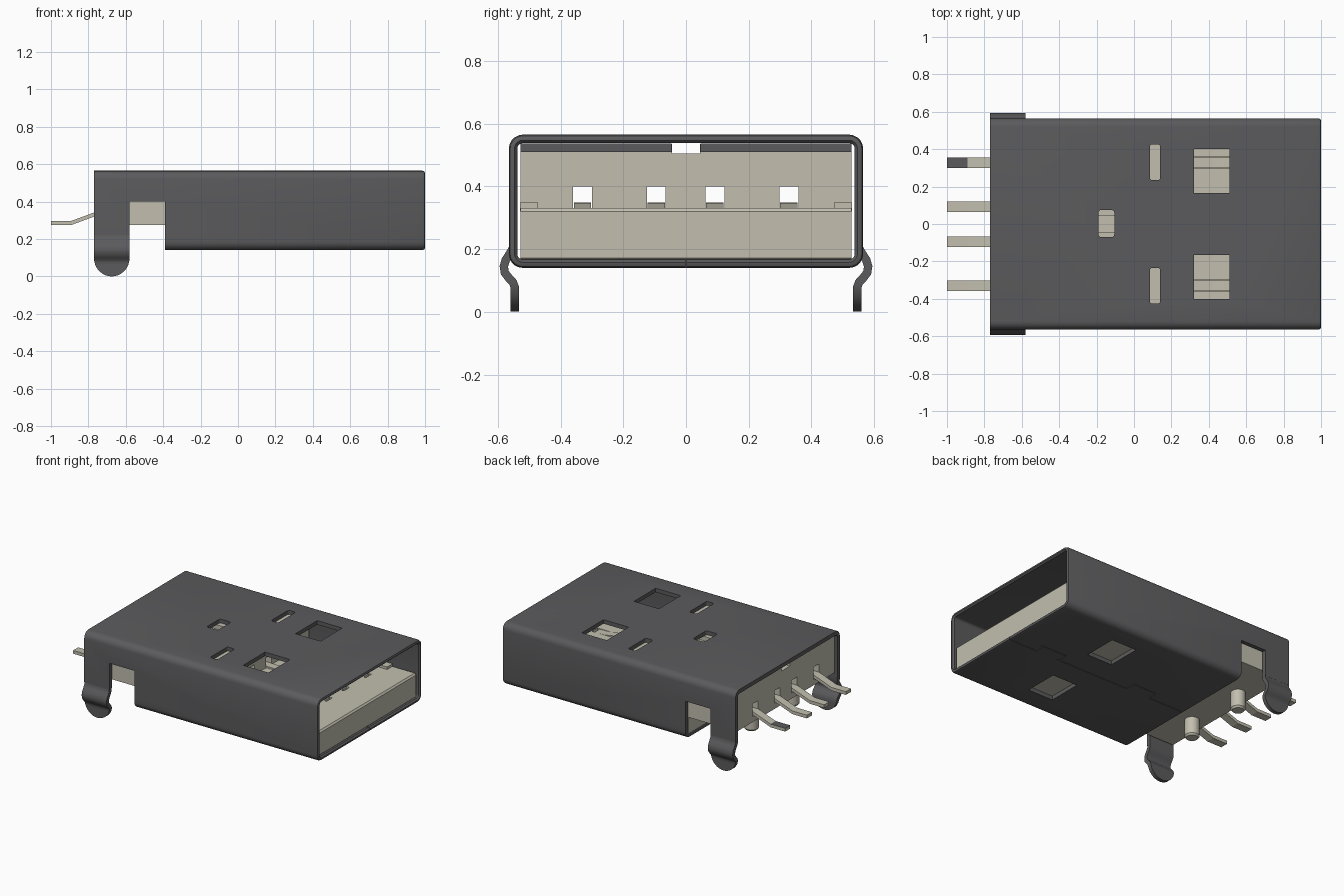
import bpy, bmesh, math
from mathutils import Matrix, Vector

old = bpy.data.objects.get("Cube")
if old:
    bpy.data.objects.remove(old, do_unlink=True)


def material(name, rgb):
    m = bpy.data.materials.new(name)
    m.use_nodes = True
    m.diffuse_color = (*rgb, 1)
    m.node_tree.nodes["Principled BSDF"].inputs["Base Color"].default_value = (*rgb, 1)
    return m


DARK = material("dark metal", (0.105, 0.105, 0.11))
BEIGE = material("beige plastic", (0.54, 0.52, 0.43))


def finish(name, bm, mats, smooth=False):
    bmesh.ops.recalc_face_normals(bm, faces=bm.faces)
    me = bpy.data.meshes.new(name)
    bm.to_mesh(me)
    bm.free()
    ob = bpy.data.objects.new(name, me)
    bpy.context.collection.objects.link(ob)
    for m in mats:
        me.materials.append(m)
    if smooth:
        shade(ob)
    return ob


def shade(ob):
    bpy.ops.object.select_all(action='DESELECT')
    ob.select_set(True)
    bpy.context.view_layer.objects.active = ob
    bpy.ops.object.shade_smooth_by_angle(angle=math.radians(35))


def add_box(bm, x, y, z, r=0):
    """Box from ranges, with optional rounded vertical edges."""
    mid = Vector([(a + b) / 2 for a, b in (x, y, z)])
    size = [b - a for a, b in (x, y, z)]
    vs = bmesh.ops.create_cube(bm, size=1, matrix=Matrix.Translation(mid) @ Matrix.Diagonal((*size, 1)))['verts']
    if r:
        edges = {e for v in vs for e in v.link_edges if abs((e.verts[0].co - e.verts[1].co).z) > 1e-5}
        bmesh.ops.bevel(bm, geom=list(edges), offset=r, segments=3, affect='EDGES', profile=0.5)


def extrude_xz(points, y0, y1):
    """Closed x-z outline extruded along y."""
    bm = bmesh.new()
    f = bm.faces.new([bm.verts.new((x, y0, z)) for x, z in points])
    ext = bmesh.ops.extrude_face_region(bm, geom=[f])['geom']
    bmesh.ops.translate(bm, vec=(0, y1 - y0, 0), verts=[v for v in ext if isinstance(v, bmesh.types.BMVert)])
    return bm


def cut(ob, boxes):
    """Subtract a list of boxes and bake the result."""
    for i, b in enumerate(boxes):
        bm = bmesh.new()
        add_box(bm, *b)
        c = finish("cutter", bm, [ob.data.materials[0]])
        c.hide_render = True
        mod = ob.modifiers.new("cut", 'BOOLEAN')
        mod.operation, mod.solver, mod.object = 'DIFFERENCE', 'EXACT', c
        bpy.context.view_layer.update()
        dg = bpy.context.evaluated_depsgraph_get()
        me = bpy.data.meshes.new_from_object(ob.evaluated_get(dg))
        ob.modifiers.clear()
        ob.data = me
        bpy.data.objects.remove(c, do_unlink=True)


# Metal shell: rounded tube along x with a softened mouth
def ring(x, inset):
    hy, z0, z1, r = 0.565 - inset, 0.14 + inset, 0.565 - inset, max(0.045 - inset, 0.012)
    pts = []
    for k, (sy, zc) in enumerate([(1, z1 - r), (-1, z1 - r), (-1, z0 + r), (1, z0 + r)]):
        for j in range(6):
            a = math.pi / 2 * (k + j / 5)
            pts.append((x, sy * (hy - r) + r * math.cos(a), zc + r * math.sin(a)))
    return pts


bm = bmesh.new()
rings = [[bm.verts.new(p) for p in ring(*s)] for s in
         [(-0.77, 0), (0.985, 0), (0.996, 0.004), (1.0, 0.013), (1.0, 0.018), (0.99, 0.027), (-0.77, 0.027)]]
for i, a in enumerate(rings):
    b = rings[(i + 1) % len(rings)]
    for j in range(len(a)):
        k = (j + 1) % len(a)
        bm.faces.new((a[j], a[k], b[k], b[j]))
shell = finish("shell", bm, [DARK])
cuts = [((-0.9, -0.39), (-0.8, 0.8), (-0.1, 0.22)),          # open underside at the back
        ((-0.58, -0.39), (-0.8, 0.8), (-0.1, 0.40)),         # side notches
        ((-0.19, -0.105), (-0.07, 0.075), (0.5, 0.7), 0.015)]  # middle slot
for s in (-1, 1):
    ys = sorted((s * 0.165, s * 0.40))
    cuts.append(((0.32, 0.51), ys, (0.5, 0.7)))
    cuts.append(((0.32, 0.51), ys, (0.05, 0.2)))
    cuts.append(((0.085, 0.14), sorted((s * 0.235, s * 0.425)), (0.5, 0.7), 0.012))
# interlocking seam along the underside
g = 0.002
path = [(1.05, 0), (0.78, 0), (0.80, 0.07), (0.60, 0.07), (0.62, 0), (0.06, 0),
        (0.06, 0.07), (-0.12, 0.07), (-0.12, 0), (-0.45, 0)]
for (xa, ya), (xb, yb) in zip(path, path[1:]):
    if ya == yb:
        cuts.append(((xb - g, xa + g), (ya - g, ya + g), (0.1, 0.2)))
    else:
        cuts.append(((xa - g, xa + g), (-g, 0.07 + g), (0.1, 0.2)))
cut(shell, cuts)
shade(shell)

# Bent spring legs with rounded tips
leg_path = [(0.551, 0.24), (0.551, 0.205), (0.562, 0.185), (0.575, 0.165), (0.581, 0.145),
            (0.578, 0.125), (0.565, 0.108), (0.552, 0.094), (0.546, 0.078), (0.546, 0.06),
            (0.546, 0.042), (0.546, 0.026), (0.546, 0.013), (0.546, 0.005), (0.546, 0.0005)]
R, T = 0.094, 0.0135
for side, name in ((-1, "front_leg"), (1, "rear_leg")):
    bm = bmesh.new()
    rows = []
    for i, (y, z) in enumerate(leg_path):
        a, b = leg_path[max(i - 1, 0)], leg_path[min(i + 1, len(leg_path) - 1)]
        t = Vector((b[0] - a[0], b[1] - a[1])).normalized()
        w = R if z > R else math.sqrt(R * R - (R - z) ** 2)
        n = (-t.y * T, t.x * T)
        rows.append([bm.verts.new((-0.675 + sx * w, side * (y + sn * n[0]), z + sn * n[1]))
                     for sx, sn in ((-1, -1), (1, -1), (1, 1), (-1, 1))])
    for a, b in zip(rows, rows[1:]):
        for j in range(4):
            k = (j + 1) % 4
            bm.faces.new((a[j], a[k], b[k], b[j]))
    bm.faces.new(rows[0])
    bm.faces.new(rows[-1])
    finish(name, bm, [DARK], True)

# Plastic core: rear block and tongue in one outline
core = finish("plastic_core", extrude_xz(
    [(-0.755, 0.275), (-0.39, 0.275), (-0.39, 0.167), (0.975, 0.167), (0.98, 0.172), (0.98, 0.32),
     (0.97, 0.331), (0.17, 0.331), (0.17, 0.535), (-0.755, 0.535)], -0.528, 0.528), [BEIGE])
PINS = (-0.33, -0.095, 0.092, 0.328)
cut(core, [((-0.9, 0.76), (y - 0.03, y + 0.03), (0.313, 0.40)) for y in PINS]
    + [((-0.9, 0.3), (-0.045, 0.045), (0.505, 0.6))])

# Raised side rails on the tongue and dark strips above the block face
for s, n in ((-1, "right"), (1, "left")):
    bm = bmesh.new()
    add_box(bm, (0.16, 0.80), sorted((s * 0.472, s * 0.53)), (0.32, 0.348))
    finish(n + "_tongue_rail", bm, [BEIGE])
    bm = bmesh.new()
    add_box(bm, (0.168, 0.177), sorted((s * 0.046, s * 0.528)), (0.51, 0.537))
    finish(n + "_block_strip", bm, [DARK])

# Contacts: bent ribbons running from the solder tails to the tongue
line = [(-1.0, 0.286), (-0.89, 0.286), (-0.76, 0.334), (-0.70, 0.334), (0.42, 0.328),
        (0.48, 0.336), (0.53, 0.338), (0.58, 0.334), (0.66, 0.32), (0.74, 0.318)]
for i, y in enumerate(PINS):
    outline = [(x, z - 0.011) for x, z in line] + [(x, z + 0.011) for x, z in reversed(line)]
    bm = extrude_xz(outline, y - 0.0275, y + 0.0275)
    bm.normal_update()
    if i == 3:  # darkened solder tail on the last contact
        for f in bm.faces:
            c = f.calc_center_median()
            if c.x < -0.9 and c.z > 0.29:
                f.material_index = 1
    finish("contact_%d" % (i + 1), bm, [BEIGE, DARK])

# Locating pegs under the rear block
for s, n in ((-1, "right"), (1, "left")):
    bm = bmesh.new()
    for r0, r1, z0, z1 in ((0.037, 0.047, 0.15, 0.162), (0.047, 0.047, 0.162, 0.28)):
        bmesh.ops.create_cone(bm, cap_ends=True, segments=24, radius1=r0, radius2=r1, depth=z1 - z0,
                              matrix=Matrix.Translation((-0.65, s * 0.22, (z0 + z1) / 2)))
    finish(n + "_peg", bm, [BEIGE], True)
